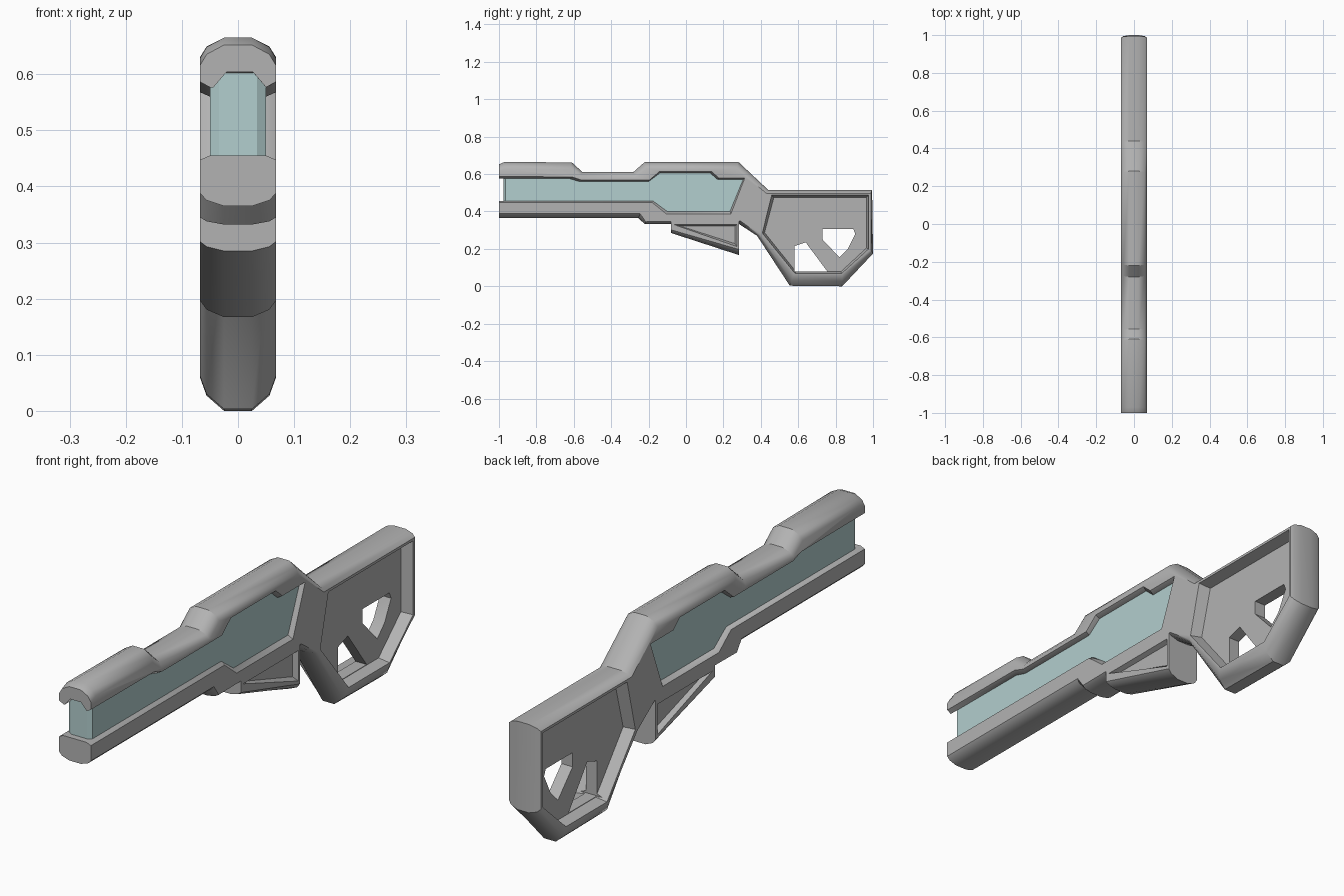
import bpy, bmesh, math

cube = bpy.data.objects.get("Cube")
if cube:
    bpy.data.objects.remove(cube, do_unlink=True)


def material(name, rgb):
    m = bpy.data.materials.new(name)
    m.use_nodes = True
    m.diffuse_color = (*rgb, 1)
    m.node_tree.nodes["Principled BSDF"].inputs["Base Color"].default_value = (*rgb, 1)
    return m


grey = material("shell grey", (0.45, 0.45, 0.45))
teal = material("pale teal", (0.45, 0.62, 0.62))


def loft(name, layers, mat):
    """Join matching (y, z) outlines placed at successive x positions."""
    bm = bmesh.new()
    rings = [[bm.verts.new((x, y, z)) for y, z in pts] for x, pts in layers]
    n = len(rings[0])
    for a, b in zip(rings, rings[1:]):
        for i in range(n):
            j = (i + 1) % n
            bm.faces.new((a[i], a[j], b[j], b[i]))
    bm.faces.new(rings[0])
    bm.faces.new(rings[-1])
    bmesh.ops.recalc_face_normals(bm, faces=bm.faces)
    mesh = bpy.data.meshes.new(name)
    bm.to_mesh(mesh)
    bm.free()
    mesh.materials.append(mat)
    ob = bpy.data.objects.new(name, mesh)
    bpy.context.collection.objects.link(ob)
    return ob


def both(layers):
    """Mirror half layers, listed from the centre outwards."""
    return [(-x, p) for x, p in reversed(layers)] + layers


def mix(a, b, t):
    return [(p[0] + (q[0] - p[0]) * t, p[1] + (q[1] - p[1]) * t) for p, q in zip(a, b)]


def rounded(name, ridge, side):
    """Solid whose narrow ridge outline rounds over to a wider side outline."""
    return loft(name, both([(0.025, ridge), (0.056, mix(ridge, side, 0.45)), (0.068, side)]), grey)


def activate(ob):
    bpy.ops.object.select_all(action='DESELECT')
    ob.select_set(True)
    bpy.context.view_layer.objects.active = ob


def cut(ob, layers):
    tool = loft("cutter", layers, grey)
    tool.hide_render = True
    mod = ob.modifiers.new("cut", 'BOOLEAN')
    mod.operation = 'DIFFERENCE'
    mod.solver = 'EXACT'
    mod.object = tool
    activate(ob)
    bpy.ops.object.modifier_apply(modifier=mod.name)
    bpy.data.objects.remove(tool, do_unlink=True)


def recess(ob, floor_x, floor, rim):
    for s in (-1, 1):
        cut(ob, [(s * floor_x, floor), (s * 0.068, rim), (s * 0.08, rim)])


def smooth(ob):
    activate(ob)
    bpy.ops.object.shade_smooth_by_angle(angle=math.radians(35))


# Main shell: barrel, receiver and stock in one outline
ridge = [(-1, .652), (-.97, .665), (-.61, .662), (-.555, .612), (-.28, .612), (-.22, .665),
         (.28, .665), (.44, .515), (.995, .515), (1, .175), (.835, 0), (.555, .003),
         (.38, .27), (.28, .335), (-.22, .332), (-.255, .365), (-1, .365)]
side = [(-1, .615), (-.97, .628), (-.62, .625), (-.565, .582), (-.27, .582), (-.21, .63),
        (.27, .63), (.43, .497), (.988, .497), (.988, .195), (.835, .06), (.575, .063),
        (.395, .275), (.29, .35), (-.215, .345), (-.245, .388), (-1, .388)]
shell = rounded("shell", ridge, side)

# Long side window, sloping inwards and arched at the muzzle
window = [(-1.1, .577), (-.62, .575), (-.57, .56), (-.2, .56), (-.14, .605), (.13, .605),
          (.17, .57), (.305, .57), (.235, .4), (-.1, .4), (-.175, .455), (-1.1, .455)]
outer = [(-1.1, .587), (-.61, .585), (-.56, .568), (-.195, .568), (-.14, .615), (.135, .615),
         (.175, .58), (.315, .58), (.24, .387), (-.105, .387), (-.18, .447), (-1.1, .447)]
arch = [(-1.1, .612)] + window[1:]
cut(shell, both([(.02, arch), (.05, window), (.068, outer), (.08, outer)]))

# Stock side recesses and the two holes through the web
floor = [(.47, .475), (.965, .475), (.965, .205), (.828, .078), (.588, .078), (.42, .287)]
rim = [(.458, .487), (.977, .487), (.977, .2), (.833, .069), (.582, .069), (.408, .284)]
recess(shell, .024, floor, rim)
holes = ([(.58, .08), (.58, .215), (.64, .235), (.755, .08)],
         [(.73, .305), (.895, .305), (.905, .28), (.865, .2), (.82, .155), (.73, .25)])
for hole in holes:
    cut(shell, both([(.06, hole)]))
smooth(shell)

# Wedge under the receiver
wedge = rounded("under_wedge", [(-.08, .35), (-.08, .285), (.283, .167), (.283, .35)],
                [(-.08, .35), (-.08, .302), (.283, .197), (.283, .35)])
recess(wedge, .05, [(-.03, .322), (.262, .322), (.262, .228)],
       [(-.065, .33), (.273, .33), (.273, .212)])
smooth(wedge)

# Glass core filling the window, narrowed at the muzzle end
core = [(-.94, .585), (-.6, .585), (-.2, .585), (-.13, .63), (.25, .63), (.32, .59),
        (.25, .385), (-.1, .385), (-.18, .44), (-.94, .44)]
nose = [(-.975, .612)] + core[1:-1] + [(-.975, .44)]
loft("glass_core", both([(.034, nose), (.05, [(-.965, .585)] + core[1:-1] + [(-.965, .44)])]), teal)
